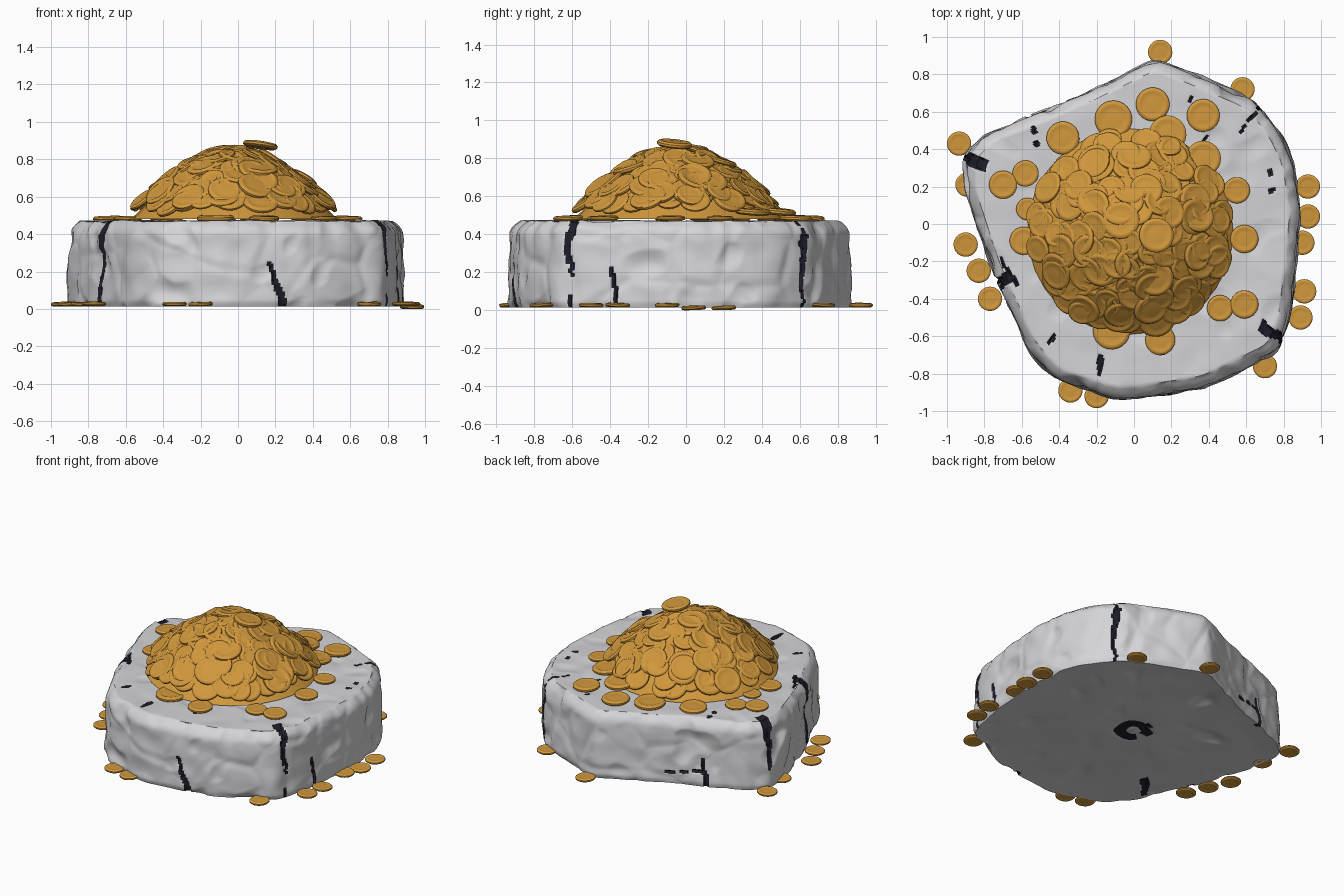
import bpy
import bmesh
import math
import random
from mathutils import Vector, noise

random.seed(7)

default_cube = bpy.data.objects.get("Cube")
if default_cube:
    bpy.data.objects.remove(default_cube)


def make_material(name, rgb, roughness):
    mat = bpy.data.materials.new(name)
    mat.use_nodes = True
    colour = (*rgb, 1)
    mat.diffuse_color = colour
    shader = mat.node_tree.nodes["Principled BSDF"]
    shader.inputs["Base Color"].default_value = colour
    shader.inputs["Roughness"].default_value = roughness
    return mat


stone = make_material("pale stone", (0.66, 0.66, 0.68), 0.8)
crack_dark = make_material("dark crack", (0.012, 0.012, 0.022), 0.9)
gold = make_material("gold", (0.63, 0.31, 0.045), 0.5)


def finish(bm, name, materials, angle):
    """Turn a bmesh into a smooth-shaded object with sharp edges kept."""
    bmesh.ops.recalc_face_normals(bm, faces=bm.faces)
    mesh = bpy.data.meshes.new(name)
    bm.to_mesh(mesh)
    bm.free()
    for mat in materials:
        mesh.materials.append(mat)
    obj = bpy.data.objects.new(name, mesh)
    bpy.context.collection.objects.link(obj)
    bpy.ops.object.select_all(action="DESELECT")
    obj.select_set(True)
    bpy.context.view_layer.objects.active = obj
    bpy.ops.object.shade_smooth_by_angle(angle=math.radians(angle))
    return obj


# Slab plan outline, counter-clockwise from the right
OUTLINE = [(.9, .05), (.86, .34), (.78, .51), (.65, .67), (.37, .79), (.12, .89),
           (-.14, .76), (-.5, .6), (-.81, .48), (-.925, .37), (-.9, .15), (-.78, -.22),
           (-.57, -.68), (-.43, -.84), (-.08, -.95), (.39, -.88), (.78, -.69), (.84, -.5)]
SEGMENTS = 480


def resample(points, count):
    """Even spacing around a closed outline, with softened corners."""
    points = [Vector(p) for p in points]
    spans = [(a, b, (b - a).length) for a, b in zip(points, points[1:] + points[:1])]
    step = sum(s[2] for s in spans) / count
    result, walked = [], 0.0
    for a, b, length in spans:
        while walked < length and len(result) < count:
            result.append(a.lerp(b, walked / length))
            walked += step
        walked -= length
    for _ in range(20):
        result = [(result[i - 1] + p + result[(i + 1) % len(result)]) / 3
                  for i, p in enumerate(result)]
    return result


# Cracks: start angle, end angle, start and end along the section, half widths
CRACKS = [(-75, -79, -.02, .25, .018, .004), (-38, -38, .25, .54, .008, .026),
          (-38, -37, 0, .25, .004, .005), (42, 43, .18, .4, .012, .018),
          (43, 41, .4, .58, .003, .003), (42, 42, 0, .18, .005, .005),
          (-24, -25, .04, .22, .003, .006), (-158, -157, -.02, .2, .022, .012),
          (-157, -157, .2, .3, .004, .012), (-157, -157, .3, .5, .022, .034),
          (-166, -152, .49, .53, .025, .025), (158, 159, .15, .53, .008, .03),
          (134, 133, 0, .2, .014, .004), (135, 138, .45, .53, .003, .006),
          (115, 132, .09, .12, .03, .03), (-104, -104, .52, .61, .006, .01),
          (-126, -126, .53, .58, .006, .008), (20, 20, .54, .56, .012, .012),
          (14, 14, .55, .57, .008, .008), (66, 66, .55, .57, .008, .008),
          (50, 50, .7, .76, .004, .004), (-78, -78, .63, .66, .007, .007),
          (140, 140, .58, .61, .008, .008), (-135, -135, -.25, -.05, .024, .014)]


def in_crack(p, s):
    angle = math.degrees(math.atan2(p.y, p.x))
    reach = math.hypot(p.x, p.y)
    wobble = 0.02 * noise.noise(p * 9) + 0.006 * noise.noise(p * 30)
    for a0, a1, s0, s1, w0, w1 in CRACKS:
        if s0 <= s <= s1:
            t = (s - s0) / (s1 - s0)
            turn = (angle - a0 - (a1 - a0) * t + 180) % 360 - 180
            if abs(math.radians(turn) * reach + wobble) < w0 + (w1 - w0) * t:
                return True
    # Broken ring in the middle of the underside
    return s < -0.5 and 0.06 < reach + wobble < 0.1 and angle > -140


# Slab section: plan scale, height, distance along the section
TOP, BASE = 0.47, 0.014
section = [(0.05 + 0.95 * i / 24, BASE) for i in range(24)]
wall_steps = 40
for i in range(wall_steps + 1):
    t = i / wall_steps
    bevel = max(0, (t - 0.82) / 0.18)
    foot = max(0, 1 - t / 0.06)
    section.append((1 - 0.015 * t - 0.045 * bevel ** 2.5 - 0.012 * foot,
                    BASE + (TOP - BASE) * t - 0.006 * bevel))
section += [(0.94 - 0.55 * i / 36, TOP) for i in range(1, 37)]


def along(scale, z, index):
    if index < 24:
        return scale - 1
    return z if index <= 24 + wall_steps else TOP + (0.94 - scale) * 0.88


def worn(p, index):
    """Lumpy, chipped stone surface."""
    broad, fine = noise.noise(p * 3.2), noise.noise(p * 8)
    pits = max(0, noise.noise(p * 6 + Vector((4, 1, 7))) - 0.25)
    cells = noise.voronoi(p * 3 + Vector((2, 5, 1)))[0]
    chip = max(0, 1 - (cells[1] - cells[0]) / 0.2)
    out = Vector((p.x, p.y, 0)).normalized()
    if index < 24:
        inner = min(1, (24 - index) / 5)
        return p + Vector((0, 0, inner * (0.01 + 0.01 * broad + 0.03 * pits)))
    if index > 24 + wall_steps:
        return p + Vector((0, 0, 0.006 * broad + 0.005 * fine - 0.03 * pits))
    edge = max(0, (p.z - 0.36) / 0.11)
    return p + out * (0.01 * broad + 0.01 * fine - 0.007 * chip - 0.05 * pits - 0.02 * edge * abs(fine))


# Stone slab
outline = resample(OUTLINE, SEGMENTS)
count = len(outline)
bm = bmesh.new()
rings, cracked = [], set()
for index, (scale, z) in enumerate(section):
    s = along(scale, z, index)
    ring = []
    for flat in outline:
        p = Vector((flat.x * scale, flat.y * scale, z))
        q = worn(p, index)
        split = in_crack(p, s)
        if split:
            depth = 0.015
            if index < 24:
                q.z += depth
            elif index > 24 + wall_steps:
                q.z -= depth
            else:
                q -= Vector((p.x, p.y, 0)).normalized() * depth
        vert = bm.verts.new(q)
        if split:
            cracked.add(vert)
        ring.append(vert)
    rings.append(ring)
for low, high in zip(rings, rings[1:]):
    for i in range(count):
        j = (i + 1) % count
        corners = (low[i], low[j], high[j], high[i])
        face = bm.faces.new(corners)
        face.material_index = int(any(v in cracked for v in corners))
bm.faces.new(rings[0])
bm.faces.new(rings[-1])
finish(bm, "stone_slab", [stone, crack_dark], 50)


def lathe(name, profile, steps):
    bm = bmesh.new()
    verts = [bm.verts.new((r, 0, z)) for r, z in profile]
    edges = [bm.edges.new(pair) for pair in zip(verts, verts[1:])]
    bmesh.ops.spin(bm, geom=verts + edges, axis=(0, 0, 1), cent=(0, 0, 0),
                   angle=math.tau, steps=steps)
    bmesh.ops.remove_doubles(bm, verts=bm.verts, dist=0.0001)
    return finish(bm, name, [gold], 40)


# Heap under the loose coins
HEAP_RADIUS, HEAP_HEIGHT = 0.59, 0.36
HEAP_X, HEAP_Y = -0.02, -0.04


def heap_height(r):
    return TOP + HEAP_HEIGHT * (1 - min(1, r / HEAP_RADIUS) ** 1.75)


core = lathe("heap_core", [(i * 0.055, heap_height(i * 0.055) - 0.03) for i in range(11)], 32)
core.location = (HEAP_X, HEAP_Y, 0)

# Coin with a raised rim, unit radius, reused for every coin
half = [(0, .16), (.45, .15), (.7, .13), (.78, .17), (.9, .15), (1, .06)]
coin_master = lathe("peak_coin", half + [(r, -z) for r, z in reversed(half)], 24)


def place_coin(name, position, radius, normal):
    coin = bpy.data.objects.new(name, coin_master.data)
    bpy.context.collection.objects.link(coin)
    coin.location = position
    coin.scale = (radius,) * 3
    coin.rotation_euler = Vector(normal).to_track_quat("Z", "Y").to_euler()


def jitter(amount):
    return random.uniform(-amount, amount)


coin_master.location = (0.12, -0.06, 0.876)
coin_master.scale = (0.093,) * 3
coin_master.rotation_euler = (-0.1, 0.14, 0)
place_coin("peak_coin", (-0.07, 0.02, 0.85), 0.1, (-0.1, 0.1, 1))

# Heaped coins, spiralling outward over the heap
HEAPED = 210
for i in range(HEAPED):
    r = 0.51 * math.sqrt((i + 0.5) / HEAPED)
    a = i * 2.39996 + jitter(0.2)
    slope = (heap_height(r - 0.02) - heap_height(r + 0.02)) / 0.04
    normal = (slope * math.cos(a) + jitter(0.22), slope * math.sin(a) + jitter(0.22), 1)
    position = (HEAP_X + r * math.cos(a), HEAP_Y + r * math.sin(a),
                heap_height(r) + random.uniform(-.005, .03))
    place_coin("heaped_coin", position, random.uniform(0.068, 0.098), normal)

# Coins lying on the slab around the heap
for x, y, r in [(-.7, .21, .075), (-.58, .27, .07), (.1, .64, .09), (.37, .58, .088),
                (-.38, .46, .088), (-.11, .56, .1), (.18, .48, .1), (.37, .35, .095),
                (.55, .18, .07), (.59, -.08, .075), (.59, -.43, .075), (.46, -.45, .07),
                (.14, -.62, .08), (-.12, -.57, .1), (-.59, -.09, .075), (-.57, .08, .06)]:
    lift = 0.014 if math.hypot(x, y) > 0.57 else 0.05
    place_coin("slab_coin", (x, y, TOP + lift), r, (x * lift * 4, y * lift * 4, 1))

# Coins scattered on the ground around the slab
for x, y in [(.14, .92), (.58, .72), (.93, .2), (.93, .04), (.9, -.1), (.91, -.36),
             (.89, -.5), (.7, -.76), (-.2, -.92), (-.34, -.89), (-.77, -.4),
             (-.83, -.25), (-.9, -.11), (-.89, .21), (-.935, .43)]:
    # The left-hand side of the ground dips a little
    place_coin("ground_coin", (x, y, 0.026 - 0.014 * (x > 0.9 and abs(y) < 0.3)),
               0.065, (jitter(.04), jitter(.04), 1))
